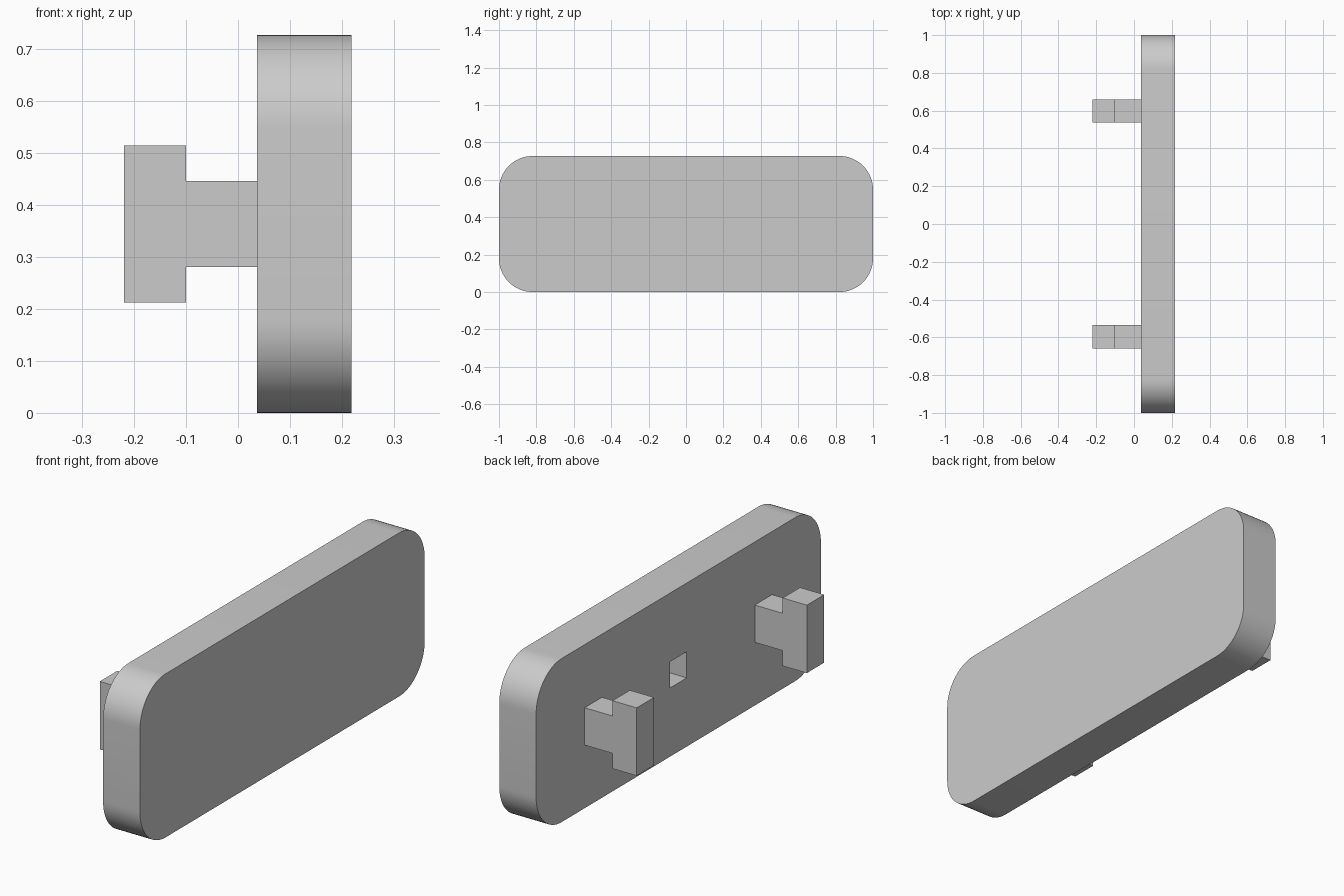
import bpy, bmesh
from math import cos, sin, pi, radians
from mathutils import Vector

cube = bpy.data.objects.get("Cube")
if cube:
    bpy.data.objects.remove(cube, do_unlink=True)

GREY = (0.6, 0.6, 0.6, 1.0)
grey = bpy.data.materials.new("plain grey")
grey.use_nodes = True
grey.diffuse_color = GREY
grey.node_tree.nodes["Principled BSDF"].inputs["Base Color"].default_value = GREY

HEIGHT = 0.727
MID = HEIGHT / 2
BACK, FRONT = 0.037, 0.218


def prism(name, outline, sweep):
    """Extrude a flat outline of 3D points along a vector."""
    bm = bmesh.new()
    face = bm.faces.new([bm.verts.new(p) for p in outline])
    moved = bmesh.ops.extrude_face_region(bm, geom=[face])["geom"]
    bmesh.ops.translate(bm, vec=Vector(sweep),
                        verts=[g for g in moved if isinstance(g, bmesh.types.BMVert)])
    bmesh.ops.recalc_face_normals(bm, faces=bm.faces)
    mesh = bpy.data.meshes.new(name)
    bm.to_mesh(mesh)
    bm.free()
    mesh.materials.append(grey)
    obj = bpy.data.objects.new(name, mesh)
    bpy.context.collection.objects.link(obj)
    return obj


def rounded_plate(radius=0.18, steps=16):
    """Outline of a rounded rectangle in the yz plane."""
    points = []
    for corner, (sy, sz) in enumerate([(1, 1), (-1, 1), (-1, -1), (1, -1)]):
        for i in range(steps + 1):
            a = (corner + i / steps) * pi / 2
            points.append((BACK, sy * (1 - radius) + radius * cos(a),
                           MID + sz * (MID - radius) + radius * sin(a)))
    return points


# Rounded body
plate = prism("plate", rounded_plate(), (FRONT - BACK, 0, 0))

# Blind square socket in the rear face
s = 0.058
socket = prism("socket_cutter",
               [(BACK - 0.05, y, MID + z) for y, z in [(-s, -s), (s, -s), (s, s), (-s, s)]],
               (0.17, 0, 0))
cut = plate.modifiers.new("socket", 'BOOLEAN')
cut.operation = 'DIFFERENCE'
cut.solver = 'EXACT'
cut.object = socket
bpy.ops.object.select_all(action='DESELECT')
plate.select_set(True)
bpy.context.view_layer.objects.active = plate
bpy.ops.object.modifier_apply(modifier=cut.name)
bpy.data.objects.remove(socket, do_unlink=True)
bpy.ops.object.shade_smooth_by_angle(angle=radians(30))

# T-shaped mounting lugs on the rear
STEM, CAP, NECK, TIP = 0.083, 0.151, -0.1, -0.219
half = [(BACK, STEM), (NECK, STEM), (NECK, CAP), (TIP, CAP)]
profile = half + [(x, -z) for x, z in reversed(half)]
for side, y in (("left", 0.537), ("right", -0.658)):
    prism(f"mounting_lug_{side}", [(x, y, MID + z) for x, z in profile], (0, 0.122, 0))
